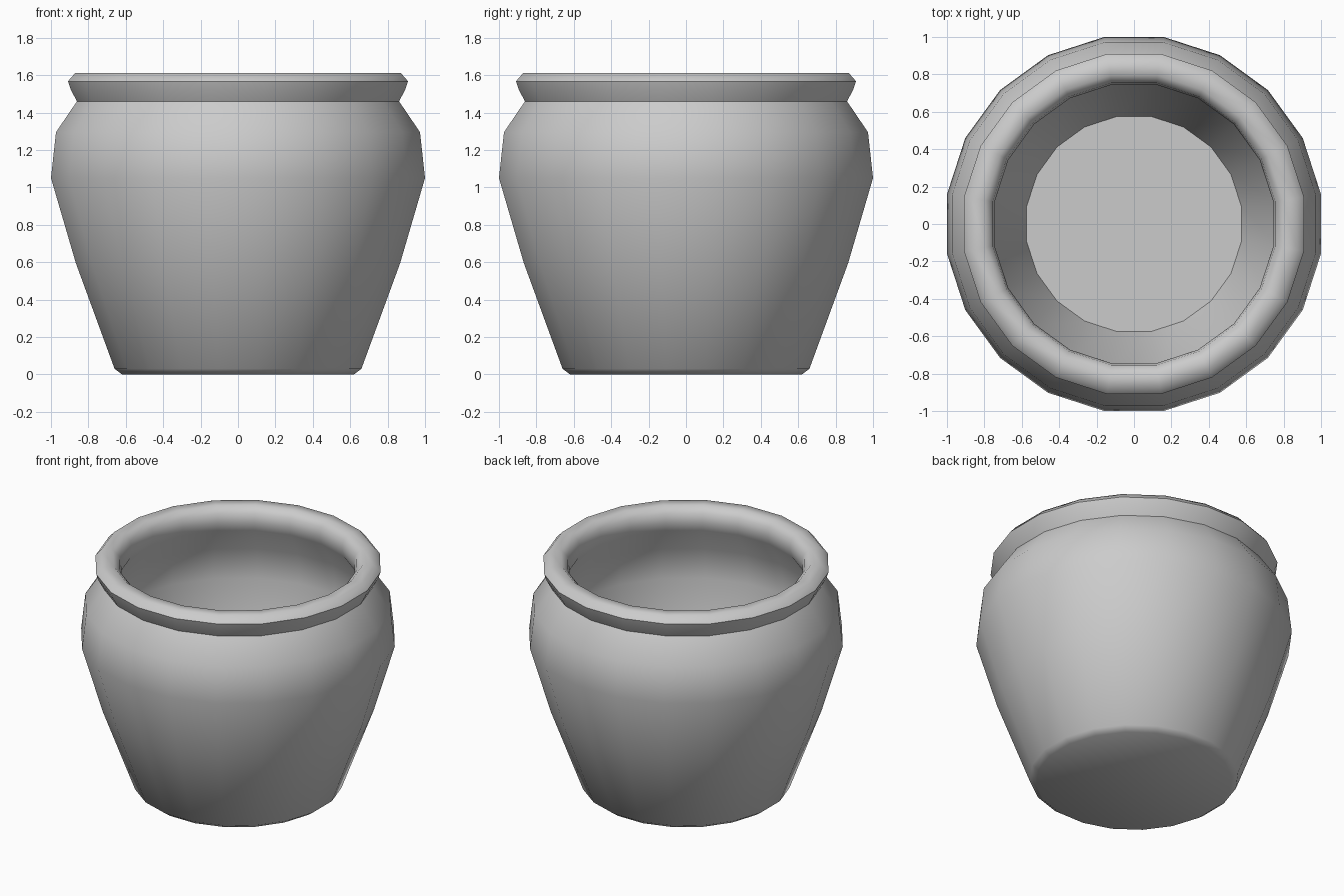
import bpy, bmesh, math

if "Cube" in bpy.data.objects:
    bpy.data.objects.remove(bpy.data.objects["Cube"])

SIDES = 20
FLAT = 1 / math.cos(math.pi / SIDES)  # profile widths are measured to the flat sides

# Profile from outer base, over the rim, down to the inner floor
profile = [
    (0.62, 0.0), (0.66, 0.03), (0.867, 0.595), (1.0, 1.05), (0.973, 1.295),
    (0.861, 1.46), (0.893, 1.52), (0.909, 1.567), (0.872, 1.61),
    (0.795, 1.61), (0.755, 1.57), (0.745, 1.51), (0.757, 1.45),
    (0.865, 1.27), (0.89, 1.05), (0.765, 0.6), (0.575, 0.09),
]


def lathe(name, points):
    bm = bmesh.new()
    rings = []
    for r, z in points:
        ring = []
        for i in range(SIDES):
            a = (i + 0.5) * 2 * math.pi / SIDES
            ring.append(bm.verts.new((r * FLAT * math.cos(a), r * FLAT * math.sin(a), z)))
        rings.append(ring)
    for low, high in zip(rings, rings[1:]):
        for i in range(SIDES):
            j = (i + 1) % SIDES
            bm.faces.new((low[i], low[j], high[j], high[i]))
    # Base underside and inner floor
    bm.faces.new(rings[0][::-1])
    bm.faces.new(rings[-1])
    bmesh.ops.recalc_face_normals(bm, faces=bm.faces)
    mesh = bpy.data.meshes.new(name)
    bm.to_mesh(mesh)
    bm.free()
    obj = bpy.data.objects.new(name, mesh)
    bpy.context.collection.objects.link(obj)
    return obj


# Hollow pot with rolled rim
pot = lathe("pot", profile)
bpy.context.view_layer.objects.active = pot
pot.select_set(True)
bpy.ops.object.shade_smooth_by_angle(angle=math.radians(52))
